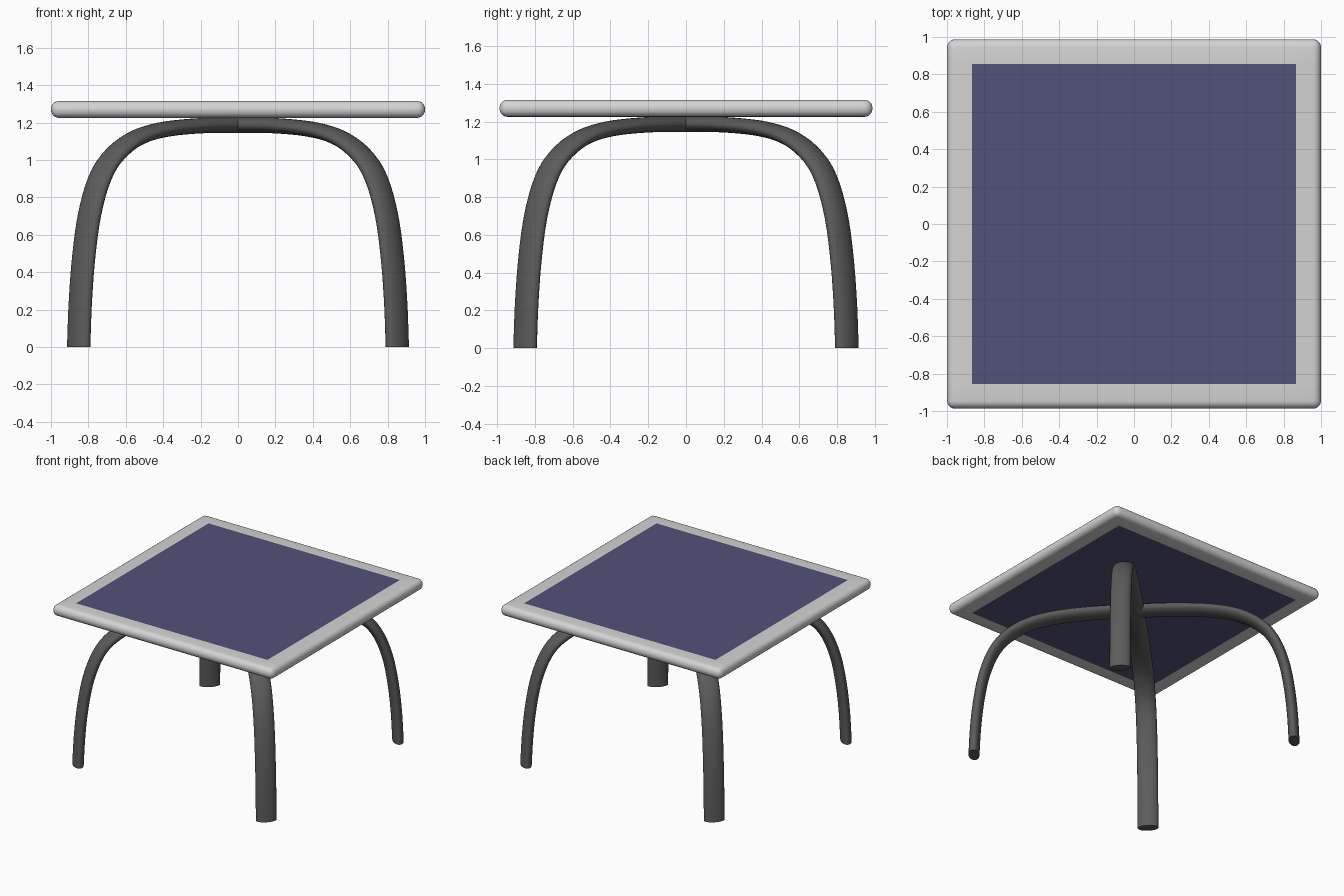
import bpy, bmesh, math
from mathutils import Vector

if "Cube" in bpy.data.objects:
    bpy.data.objects.remove(bpy.data.objects["Cube"])


def material(name, rgb):
    m = bpy.data.materials.new(name)
    m.diffuse_color = (*rgb, 1)
    m.use_nodes = True
    m.node_tree.nodes["Principled BSDF"].inputs["Base Color"].default_value = m.diffuse_color
    return m


RIM = material("light grey rim", (0.66, 0.66, 0.66))
PANEL = material("slate blue panel", (0.085, 0.085, 0.19))
LEG = material("dark grey metal", (0.105, 0.105, 0.105))


def add_object(name, bm, mats, angle):
    bmesh.ops.recalc_face_normals(bm, faces=bm.faces)
    me = bpy.data.meshes.new(name)
    bm.to_mesh(me)
    bm.free()
    for m in mats:
        me.materials.append(m)
    ob = bpy.data.objects.new(name, me)
    bpy.context.collection.objects.link(ob)
    bpy.ops.object.select_all(action='DESELECT')
    ob.select_set(True)
    bpy.context.view_layer.objects.active = ob
    bpy.ops.object.shade_smooth_by_angle(angle=math.radians(angle))
    return ob


# Tabletop: rounded slab with a coloured panel cut into both large faces
SIZE = Vector((2.0, 1.974, 0.09))
PX, PY = 0.866, 0.856
bm = bmesh.new()
bmesh.ops.create_cube(bm, size=1)
for v in bm.verts:
    v.co = Vector(a * b for a, b in zip(v.co, SIZE)) + Vector((0, 0, 1.27))
bmesh.ops.bevel(bm, geom=bm.edges[:], offset=0.042, segments=5,
                profile=0.5, affect='EDGES')
for axis, d in ((0, PX), (0, -PX), (1, PY), (1, -PY)):
    co, no = Vector(), Vector()
    co[axis], no[axis] = d, 1
    bmesh.ops.bisect_plane(bm, geom=bm.verts[:] + bm.edges[:] + bm.faces[:],
                           plane_co=co, plane_no=no)
bm.normal_update()
for f in bm.faces:
    c = f.calc_center_median()
    f.material_index = int(abs(f.normal.z) > 0.99 and abs(c.x) < PX and abs(c.y) < PY)
add_object("tabletop", bm, [RIM, PANEL], 40)

# Leg arch centre line: half profile as (x seen from the front, height)
HALF = [(0.0, 1.185), (0.2, 1.183), (0.41, 1.16), (0.56, 1.108), (0.675, 1.01),
        (0.745, 0.885), (0.795, 0.7), (0.825, 0.48), (0.843, 0.24), (0.852, 0.0)]
FULL = [Vector((-x, z)) for x, z in HALF[:0:-1]] + [Vector(p) for p in HALF]


def smooth_path(pts, steps=5):
    ext = [2 * pts[0] - pts[1]] + pts + [2 * pts[-1] - pts[-2]]
    out = []
    for i in range(1, len(ext) - 2):
        a, b, c, d = ext[i - 1:i + 3]
        for s in range(steps):
            t = s / steps
            out.append(0.5 * (2 * b + (c - a) * t + (2 * a - 5 * b + 4 * c - d) * t ** 2
                              + (3 * b - a - 3 * c + d) * t ** 3))
    return out + [pts[-1]]


# Each arch is a flattened tube running corner to corner, forming two legs
def leg_arch(name, azimuth, sides=24, wide=0.078, thin=0.041):
    path = [Vector((p.x * math.sqrt(2), p.y)) for p in smooth_path(FULL)]
    along = Vector((math.cos(azimuth), math.sin(azimuth), 0))
    across = Vector((-along.y, along.x, 0))
    up = Vector((0, 0, 1))
    bm = bmesh.new()
    rings = []
    for i, p in enumerate(path):
        t = (path[min(i + 1, len(path) - 1)] - path[max(i - 1, 0)]).normalized()
        if i in (0, len(path) - 1):
            t = Vector((0, 1 if i == 0 else -1))  # feet are cut level
        n = along * -t.y + up * t.x
        centre = along * p.x + up * p.y
        rings.append([bm.verts.new(centre + n * thin * math.sin(a) + across * wide * math.cos(a))
                      for a in (2 * math.pi * k / sides for k in range(sides))])
    for r, q in zip(rings, rings[1:]):
        for k in range(sides):
            j = (k + 1) % sides
            bm.faces.new((r[k], r[j], q[j], q[k]))
    bm.faces.new(rings[0])
    bm.faces.new(rings[-1])
    return add_object(name, bm, [LEG], 45)


leg_arch("leg_arch_a", math.radians(45))
leg_arch("leg_arch_b", math.radians(135))
